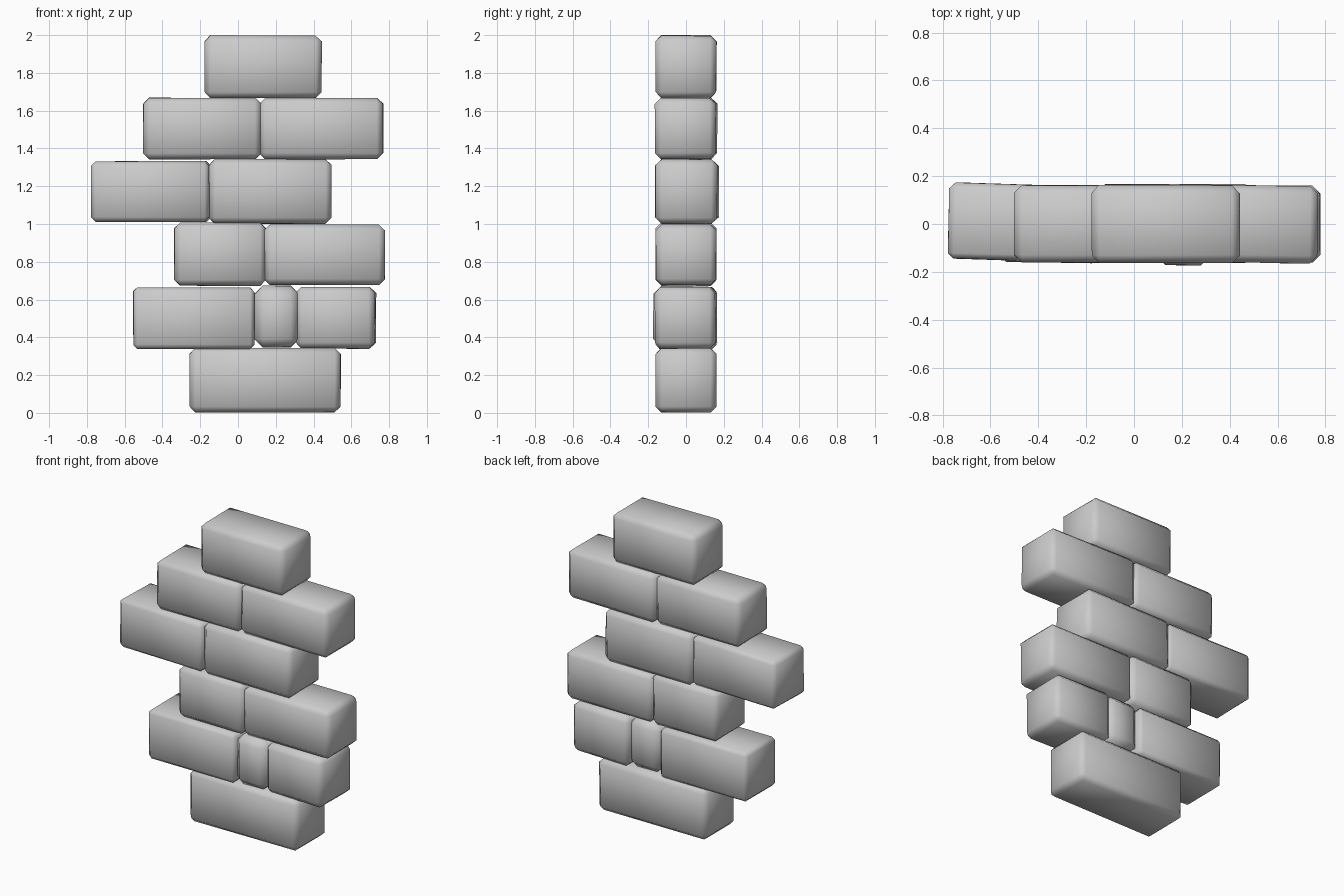
import bpy, bmesh, math, random
from mathutils import Matrix, Vector

if "Cube" in bpy.data.objects:
    bpy.data.objects.remove(bpy.data.objects["Cube"])

random.seed(4)


def brick(name, x0, x1, z0, z1, y0=-0.163, y1=0.163, yaw=0.0, bevel=0.032):
    """Worn block: chamfered box with slightly chipped corners, smooth shaded."""
    bm = bmesh.new()
    bmesh.ops.create_cube(bm, size=1)
    size = Vector((x1 - x0, y1 - y0, z1 - z0))
    bmesh.ops.scale(bm, vec=size, verts=bm.verts)
    bmesh.ops.bevel(bm, geom=bm.edges[:], offset=bevel, segments=1,
                    profile=0.5, affect='EDGES')
    # chip the corners inwards a little so the outline stays true
    for v in bm.verts:
        for i in range(3):
            v.co[i] *= 1 - random.uniform(0, 0.008) / size[i]
    bmesh.ops.rotate(bm, cent=(0, 0, 0), verts=bm.verts,
                     matrix=Matrix.Rotation(math.radians(yaw), 3, 'Z'))
    bmesh.ops.translate(bm, verts=bm.verts,
                        vec=((x0 + x1) / 2, (y0 + y1) / 2, (z0 + z1) / 2))
    me = bpy.data.meshes.new(name)
    bm.to_mesh(me)
    bm.free()
    for p in me.polygons:
        p.use_smooth = True
    ob = bpy.data.objects.new(name, me)
    bpy.context.collection.objects.link(ob)
    return ob


# bottom course
brick("brick_course1", -0.26, 0.545, 0.0, 0.345)

# second course: long, narrow filler, short
brick("brick_course2_left", -0.557, 0.088, 0.338, 0.665, bevel=0.022)
brick("brick_course2_middle", 0.085, 0.325, 0.345, 0.675, -0.175, 0.160, bevel=0.045)
brick("brick_course2_right", 0.305, 0.73, 0.338, 0.668, yaw=-1.5)

# third course
brick("brick_course3_left", -0.34, 0.150, 0.67, 1.01)
brick("brick_course3_right", 0.135, 0.78, 0.675, 1.0)

# fourth course, left one turned slightly
brick("brick_course4_left", -0.777, -0.145, 1.01, 1.335, -0.156, 0.166, yaw=-1.8, bevel=0.025)
brick("brick_course4_right", -0.155, 0.497, 1.0, 1.345, -0.163, 0.168)

# fifth course
brick("brick_course5_left", -0.503, 0.125, 1.34, 1.67)
brick("brick_course5_right", 0.112, 0.77, 1.342, 1.67, yaw=-0.8)

# top course
brick("brick_course6", -0.18, 0.445, 1.665, 2.0)
